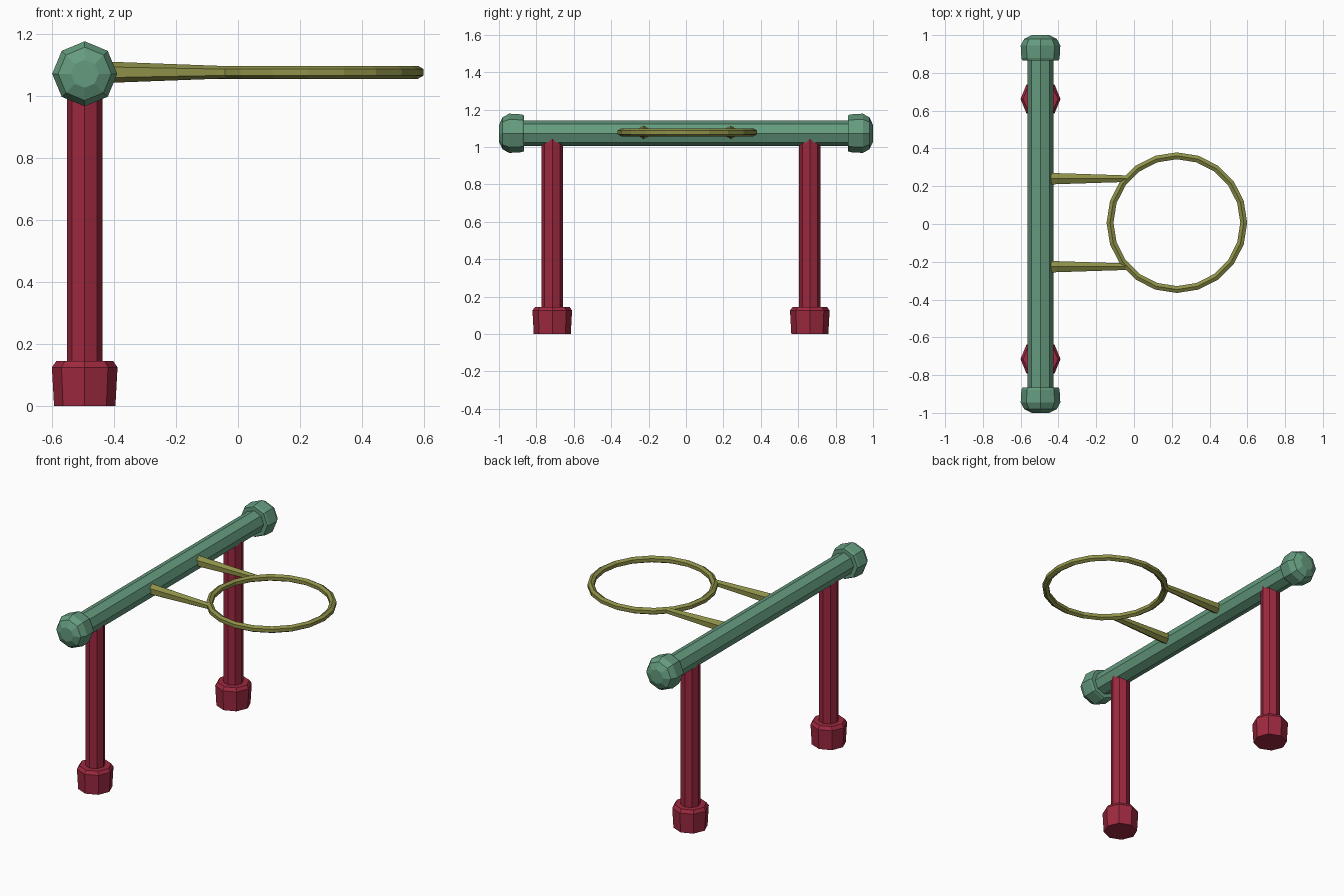
import bpy, bmesh, math
from mathutils import Vector, Matrix

if "Cube" in bpy.data.objects:
    bpy.data.objects.remove(bpy.data.objects["Cube"])


def material(name, color):
    m = bpy.data.materials.new(name)
    m.diffuse_color = (*color, 1)
    m.use_nodes = True
    m.node_tree.nodes["Principled BSDF"].inputs["Base Color"].default_value = m.diffuse_color
    return m


GREEN = material("green", (0.13, 0.33, 0.21))
RED = material("red", (0.34, 0.022, 0.05))
OLIVE = material("olive", (0.27, 0.28, 0.065))


def lathe(name, profile, sides, origin, axis, mat, up=(0, 0, 1)):
    """Closed low-poly solid from (distance, radius) rings along an axis."""
    axis, up = Vector(axis).normalized(), Vector(up)
    side = axis.cross(up)
    bm = bmesh.new()
    rings = []
    for d, r in profile:
        ring = []
        for i in range(sides):
            a = math.tau * i / sides
            ring.append(bm.verts.new(Vector(origin) + axis * d
                                     + (up * math.cos(a) + side * math.sin(a)) * r))
        rings.append(ring)
    for a, b in zip(rings, rings[1:]):
        for i in range(sides):
            j = (i + 1) % sides
            bm.faces.new((a[i], a[j], b[j], b[i]))
    bm.faces.new(rings[0])
    bm.faces.new(rings[-1])
    finish(name, bm, mat)


def finish(name, bm, mat):
    bmesh.ops.recalc_face_normals(bm, faces=bm.faces)
    me = bpy.data.meshes.new(name)
    bm.to_mesh(me)
    bm.free()
    me.materials.append(mat)
    bpy.context.collection.objects.link(bpy.data.objects.new(name, me))


BX, BZ = -0.495, 1.073

# Horizontal beam with a domed cap on each end
lathe("beam", [(-0.9, 0.069), (0.9, 0.069)], 8, (BX, 0, BZ), (0, 1, 0), GREEN)
for s, label in ((-1, "front"), (1, "back")):
    lathe(label + "_cap", [(0.865, 0.095), (0.878, 0.101), (0.945, 0.105),
                           (0.98, 0.086), (1.0, 0.045)],
          8, (BX, 0, BZ), (0, s, 0), GREEN)

# Legs and flared feet
for y, label in ((-0.715, "front"), (0.662, "back")):
    lathe(label + "_leg", [(0.05, 0.057), (1.06, 0.057)], 8,
          (BX, y, 0), (0, 0, 1), RED, (1, 0, 0))
    lathe(label + "_foot", [(0, 0.099), (0.125, 0.106), (0.145, 0.092)], 8,
          (BX, y, 0), (0, 0, 1), RED, (1, 0, 0))

# Tapered struts holding the hoop
for y, label in ((-0.226, "front"), (0.24, "back")):
    lathe(label + "_strut", [(0, 0.035), (0.4, 0.02)], 6,
          (-0.44, y, 1.078), (1, 0, 0), OLIVE)

# Hoop: hexagonal tube swept round 20 segments
bm = bmesh.new()
N, M, R, r = 20, 6, 0.354, 0.021
grid = []
for i in range(N):
    a = math.tau * i / N
    row = []
    for j in range(M):
        b = math.tau * (j + 0.5) / M
        d = R + r * math.cos(b)
        row.append(bm.verts.new((0.227 + d * math.cos(a), 0.007 + d * math.sin(a),
                                 1.078 + r * math.sin(b))))
    grid.append(row)
for i in range(N):
    for j in range(M):
        k, l = (i + 1) % N, (j + 1) % M
        bm.faces.new((grid[i][j], grid[k][j], grid[k][l], grid[i][l]))
finish("hoop", bm, OLIVE)
